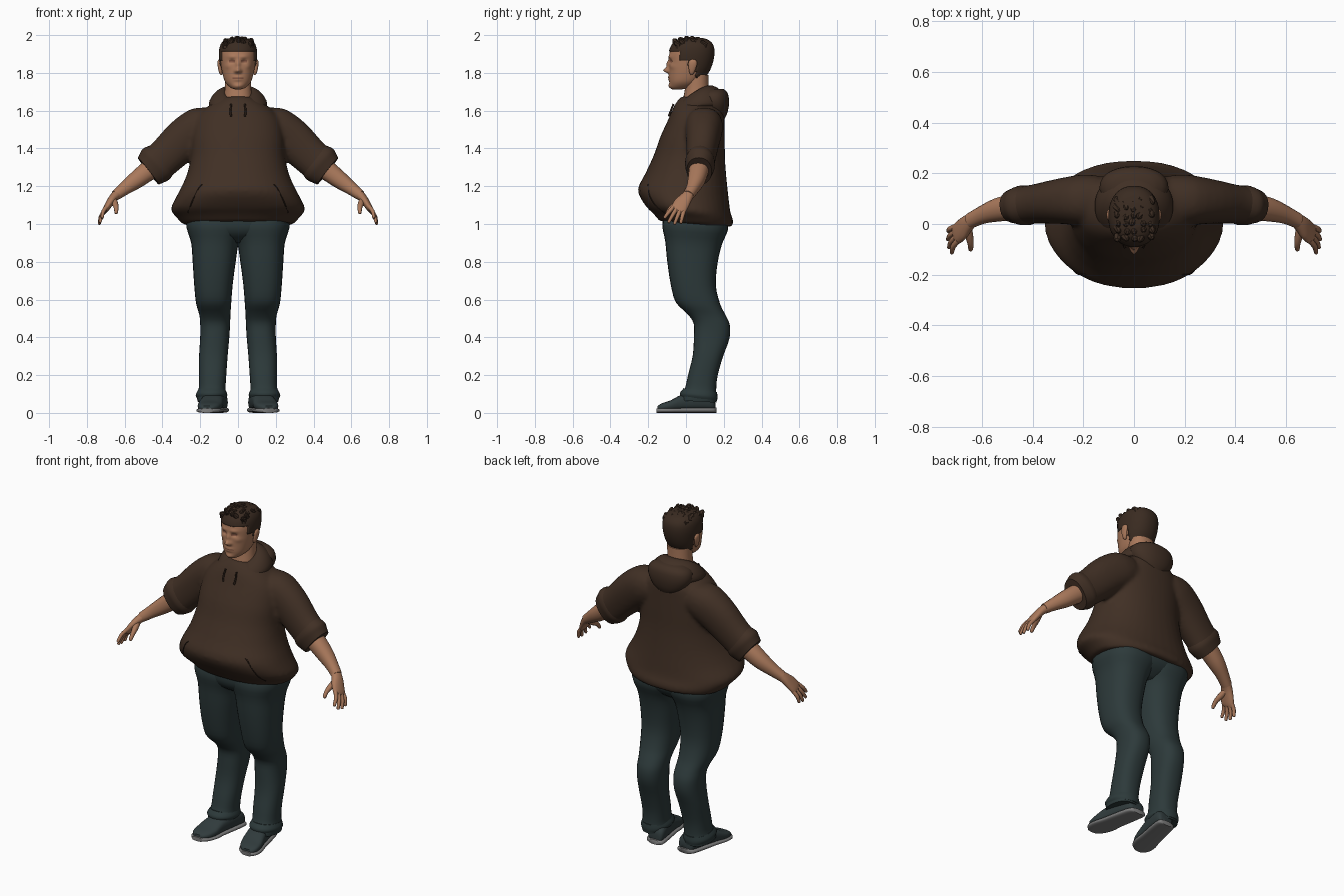
import bpy, bmesh, math, random
from math import pi, sin, cos
from mathutils import Vector as V
from mathutils.bvhtree import BVHTree

random.seed(4)
if "Cube" in bpy.data.objects:
    bpy.data.objects.remove(bpy.data.objects["Cube"])


def material(name, rgb):
    m = bpy.data.materials.new(name)
    m.use_nodes = True
    m.diffuse_color = (*rgb, 1)
    bsdf = m.node_tree.nodes["Principled BSDF"]
    bsdf.inputs["Base Color"].default_value = (*rgb, 1)
    bsdf.inputs["Roughness"].default_value = 0.8
    return m


SKIN = material("skin", (0.40, 0.19, 0.105))
LIP = material("lip and lid", (0.22, 0.09, 0.055))
HAIR = material("dark brown hair", (0.042, 0.024, 0.015))
HOODIE = material("brown cloth", (0.052, 0.029, 0.018))
SEAM = material("dark seam", (0.025, 0.014, 0.009))
PANTS = material("slate trousers", (0.026, 0.042, 0.043))
SHOE = material("slate shoe", (0.03, 0.044, 0.046))
SOLE = material("grey sole", (0.20, 0.20, 0.20))


def spline(a, b, c, d, t):
    return 0.5 * (2 * b + (c - a) * t + (2 * a - 5 * b + 4 * c - d) * t * t + (3 * b - a - 3 * c + d) * t ** 3)


def tube(stations, segs=28, steps=3, power=2.2, closed=False):
    """Loft through stations (centre, u radius vector, v radius vector)."""
    n, rings = len(stations), []
    pick = lambda i: stations[i % n] if closed else stations[max(0, min(n - 1, i))]
    for i in range(n if closed else n - 1):
        for k in range(steps):
            rings.append([spline(*(pick(i + o)[j] for o in (-1, 0, 1, 2)), k / steps) for j in range(3)])
    if not closed:
        rings.append(stations[-1])
    se = lambda w: math.copysign(abs(w) ** (2 / power), w)
    verts = [c + u * se(cos(2 * pi * s / segs)) + v * se(sin(2 * pi * s / segs))
             for c, u, v in rings for s in range(segs)]
    m, faces = len(rings), []
    for r in range(m if closed else m - 1):
        for s in range(segs):
            a, b, q = r * segs, ((r + 1) % m) * segs, (s + 1) % segs
            faces.append((a + s, a + q, b + q, b + s))
    if not closed:
        faces += [tuple(range(segs)), tuple(range((m - 1) * segs, m * segs))]
    return verts, faces


def upright(rows, tilt=0, **kw):
    """Loft from rows (z, x0, x1, front y, back y)."""
    return tube([(V(((a + b) / 2, (f + k) / 2, z)), V(((b - a) / 2, 0, 0)),
                  V((0, (k - f) / 2, -tilt * (k - f) / 2))) for z, a, b, f, k in rows], **kw)


def limb(points, radii, **kw):
    """Loft along a path, radii (in the x-z plane, along y)."""
    pts, out = [V(p) for p in points], []
    for i, p in enumerate(pts):
        t = (pts[min(i + 1, len(pts) - 1)] - pts[max(i - 1, 0)]).normalized()
        u = t.cross(V((0, 1, 0))).normalized()
        a, b = radii[i] if isinstance(radii[i], tuple) else (radii[i], radii[i])
        out.append((p, u * a, u.cross(t) * b))
    return tube(out, **kw)


def pair(*geoms):
    return [g for v, f in geoms for g in ((v, f), ([V((-p.x, p.y, p.z)) for p in v], f))]


def build(name, geoms, mat, angle=50, trim=None):
    bm = bmesh.new()
    for verts, faces in geoms:
        vs = [bm.verts.new(v) for v in verts]
        for f in faces:
            bm.faces.new([vs[i] for i in f])
    bmesh.ops.recalc_face_normals(bm, faces=bm.faces)
    if trim:
        bmesh.ops.delete(bm, geom=[f for f in bm.faces if trim(f.calc_center_median())], context="FACES")
    me = bpy.data.meshes.new(name)
    bm.to_mesh(me)
    bm.free()
    me.materials.append(mat)
    ob = bpy.data.objects.new(name, me)
    bpy.context.collection.objects.link(ob)
    bpy.ops.object.select_all(action="DESELECT")
    ob.select_set(True)
    bpy.context.view_layer.objects.active = ob
    bpy.ops.object.shade_smooth_by_angle(angle=math.radians(angle))
    return ob


# Hoodie body and sleeves, fused into one cloth surface
body_rows = [(1.0, .295, -.14, .245), (1.035, .325, -.17, .25), (1.08, .355, -.215, .235), (1.16, .318, -.255, .225),
             (1.25, .275, -.215, .215), (1.35, .25, -.17, .207), (1.45, .245, -.135, .205), (1.55, .225, -.09, .203),
             (1.61, .175, -.065, .2), (1.65, .115, -.04, .17), (1.67, .08, -.02, .14)]
body = upright([(z, -w, w, f, k) for z, w, f, k in body_rows], tilt=.08, segs=40)
sleeve = limb([(.13, .1, 1.53), (.2, .095, 1.51), (.285, .09, 1.45), (.38, .08, 1.36), (.445, .073, 1.305)],
              [(.09, .09), (.11, .1), (.11, .09), (.1, .078), (.1, .074)])
hoodie = build("hoodie", [body] + pair(sleeve), HOODIE)
fuse = hoodie.modifiers.new("fuse", "REMESH")
fuse.mode, fuse.voxel_size, fuse.use_smooth_shade = "VOXEL", .012, True
soft = hoodie.modifiers.new("soften", "SMOOTH")
soft.factor, soft.iterations = .5, 4
build("sleeve_cuffs", pair(limb([(.40, .077, 1.345), (.43, .074, 1.32), (.452, .072, 1.298), (.475, .07, 1.28)],
                               [(.094, .07), (.107, .079), (.1, .073), (.09, .066)])), HOODIE)

# Hood collar draped round the neck, thicker and higher at the back
collar = []
for i in range(16):
    a = 2 * pi * i / 16
    back = (1 - cos(a)) / 2
    out = V((sin(a), -cos(a), 0))
    centre = V((.112 * sin(a), .06 - .1 * cos(a), 1.625 + .05 * back + .015 * sin(a) ** 2))
    collar.append((centre, out * (.024 + .026 * back) - V((0, 0, .012)), V((0, 0, .026 + .032 * back)) - out * .02))
build("hood_collar", [tube(collar, segs=16, closed=True)], HOODIE)
build("hood_drape", [upright([(1.55, -.04, .04, .16, .2), (1.585, -.1, .1, .1, .218), (1.64, -.135, .135, .06, .228),
                              (1.69, -.125, .125, .07, .222), (1.715, -.08, .08, .1, .2)])], HOODIE)

# Draw strings and pocket seams laid on the cloth
surface = BVHTree.FromPolygons(*body)


def on_front(x, z):
    hit = surface.ray_cast(V((x, -1, z)), V((0, 1, 0)))[0]
    return hit if hit else V((x, 0, z))


build("pocket_seams", pair(limb([on_front(.19 + .075 * t, 1.21 - .15 * t ** 1.4) for t in (0, .2, .4, .6, .8, 1)],
                                [.003] * 6, segs=6)), SEAM)
build("draw_strings", pair(limb([on_front(.036, 1.635) - V((0, .012, 0)), on_front(.04, 1.60) - V((0, .008, 0)),
                                 on_front(.037, 1.57) - V((0, .006, 0))], [.005, .005, .006], segs=8)), SEAM)

# Trousers
leg_rows = [(1.04, -.06, .265, -.11, .215), (.98, -.05, .272, -.125, .222), (.9, -.005, .248, -.11, .19),
            (.8, .012, .24, -.1, .167), (.68, .028, .232, -.082, .158), (.58, .036, .222, -.055, .182),
            (.52, .04, .205, .005, .212), (.47, .042, .2, .04, .232), (.4, .046, .2, .042, .23),
            (.3, .055, .206, .036, .195), (.2, .062, .206, .012, .167), (.13, .066, .208, -.004, .16),
            (.095, .062, .218, -.022, .162), (.06, .068, .214, -.03, .16)]
build("trouser_legs", pair(upright(leg_rows, power=2.4, tilt=.06)), PANTS)
build("trouser_cuff_folds", pair(upright([(.075, .066, .216, -.03, .164), (.095, .056, .224, -.032, .167),
                                          (.12, .066, .212, -.012, .164)], tilt=.12)), PANTS)
build("trouser_seat", [upright([(.9, -.1, .1, -.04, .14), (.94, -.2, .2, -.1, .195), (.99, -.26, .26, -.125, .222),
                                (1.06, -.26, .26, -.12, .21)], segs=36)], PANTS)


# Shoes: loft from heel to toe, turned slightly outward
def shoe_loft(rows, z0):
    return tube([(V((.132 - .2 * y, y, z0 + h / 2)), V((w, 0, 0)), V((0, 0, h / 2))) for y, w, h in rows],
                segs=24, power=2.8)


build("shoe_uppers", pair(shoe_loft([(.155, .03, .04), (.14, .05, .08), (.07, .058, .1), (-.02, .06, .085),
                                     (-.08, .064, .055), (-.125, .054, .04), (-.15, .03, .025)], .012)), SHOE)
build("shoe_soles", pair(shoe_loft([(.162, .035, .028), (.145, .056, .03), (.07, .062, .03), (-.02, .064, .028),
                                    (-.08, .07, .026), (-.13, .06, .026), (-.157, .033, .024)], 0)), SOLE)

# Forearms and hands
forearm = limb([(.4, .076, 1.33), (.47, .068, 1.285), (.54, .055, 1.232), (.6, .035, 1.188), (.648, .012, 1.152)],
               [.055, .053, .046, .035, (.028, .03)], segs=20)
palm = limb([(.635, .02, 1.162), (.66, .0, 1.138), (.68, -.022, 1.11), (.70, -.04, 1.078), (.706, -.048, 1.066)],
            [(.026, .028), (.023, .034), (.02, .042), (.016, .042), (.01, .036)], segs=20)
hand = [forearm, palm]
across, reach = V((-.2, -.85, .42)).normalized(), V((.36, -.42, -.82)).normalized()
for i, length in enumerate((.068, .086, .092, .08)):
    k = i - 1.5
    base = V((.70, -.038, 1.08)) + across * k * .02
    tip = base + (reach + across * k * .14).normalized() * length
    hand.append(limb([base, base.lerp(tip, .5) + V((.007, 0, .002)), tip, tip + reach * .005],
                     [.0115, .0105, .008, .003], segs=10))
hand.append(limb([(.66, -.01, 1.13), (.65, -.05, 1.105), (.645, -.08, 1.085), (.645, -.1, 1.06), (.646, -.104, 1.055)],
                 [.018, .016, .012, .009, .003], segs=10))
build("arms_and_hands", pair(*hand), SKIN)

# Neck, head and ears
build("neck", [upright([(1.6, -.085, .085, -.02, .13), (1.66, -.075, .075, -.015, .125), (1.72, -.07, .07, -.005, .12),
                        (1.79, -.07, .07, 0, .12)])], SKIN)
head_rows = [(1.712, .012, -.07, -.03), (1.722, .04, -.082, .03), (1.752, .068, -.088, .075), (1.8, .083, -.09, .11),
             (1.85, .091, -.09, .13), (1.9, .094, -.088, .138), (1.94, .087, -.074, .132), (1.967, .066, -.048, .108),
             (1.98, .03, -.01, .07)]
head = upright([(z, -w, w, f, k) for z, w, f, k in head_rows], segs=88, steps=8)
# Sculpted bumps (x, z, x spread, z spread, y shift)
bumps = [(0, 1.813, .013, .013, -.03), (0, 1.845, .01, .022, -.014), (.032, 1.862, .014, .009, .012),
         (.03, 1.886, .022, .008, -.005), (0, 1.778, .024, .006, -.006), (0, 1.764, .022, .006, -.006),
         (.014, 1.808, .006, .008, -.01), (0, 1.73, .024, .012, -.008), (.055, 1.835, .016, .014, -.005)]
for p in head[0]:
    if p.y < 0:
        p.y += sum(d * math.exp(-((abs(p.x) - x) / a) ** 2 - ((p.z - z) / b) ** 2) for x, z, a, b, d in bumps)
face = build("head", [head], SKIN, angle=80)
face.data.materials.append(LIP)
for f in face.data.polygons:
    c = f.center
    lid = abs(c.z - 1.862) < .004 and .018 < abs(c.x) < .046
    mouth = abs(c.z - 1.771) < .0035 and abs(c.x) < .027
    if c.y < -.04 and (lid or mouth):
        f.material_index = 1
build("ears", pair(limb([(.086, .03, 1.79), (.092, .03, 1.805), (.098, .035, 1.84), (.097, .037, 1.862), (.09, .036, 1.872)],
                        [.005, (.009, .014), (.01, .022), (.01, .02), .006], segs=14)), SKIN)


# Short hair: scalp shell cut along the hairline, plus tufts on top
def bare(c):
    line = 1.915 if c.y < -.035 else 1.865 if c.y < .01 else 1.84 if c.y < .055 else 1.74
    return c.z < line


scalp = upright([(z + .006, -w - .007, w + .007, f - .004, k + .013) for z, w, f, k in head_rows[1:]], segs=64, steps=6)
hair = build("hair", [scalp], HAIR, angle=80, trim=bare)
thick = hair.modifiers.new("thickness", "SOLIDIFY")
thick.thickness, thick.offset = .014, -1
tufts = []
for row in range(6):
    for col in range(5):
        x, y = (col - 2) * .031, -.045 + row * .029
        z = 1.975 - 3.2 * x * x - 2.2 * (y - .03) ** 2
        p = V((x, y, z)) + V((random.uniform(-.006, .006), random.uniform(-.006, .006), 0))
        lean = V((random.uniform(-.012, .012), -.02, random.uniform(.014, .02)))
        tufts.append(limb([p - V((0, 0, .02)), p, p + lean * .7, p + lean], [.016, .017, .012, .004], segs=7, steps=1))
build("hair_tufts", tufts, HAIR, angle=30)
